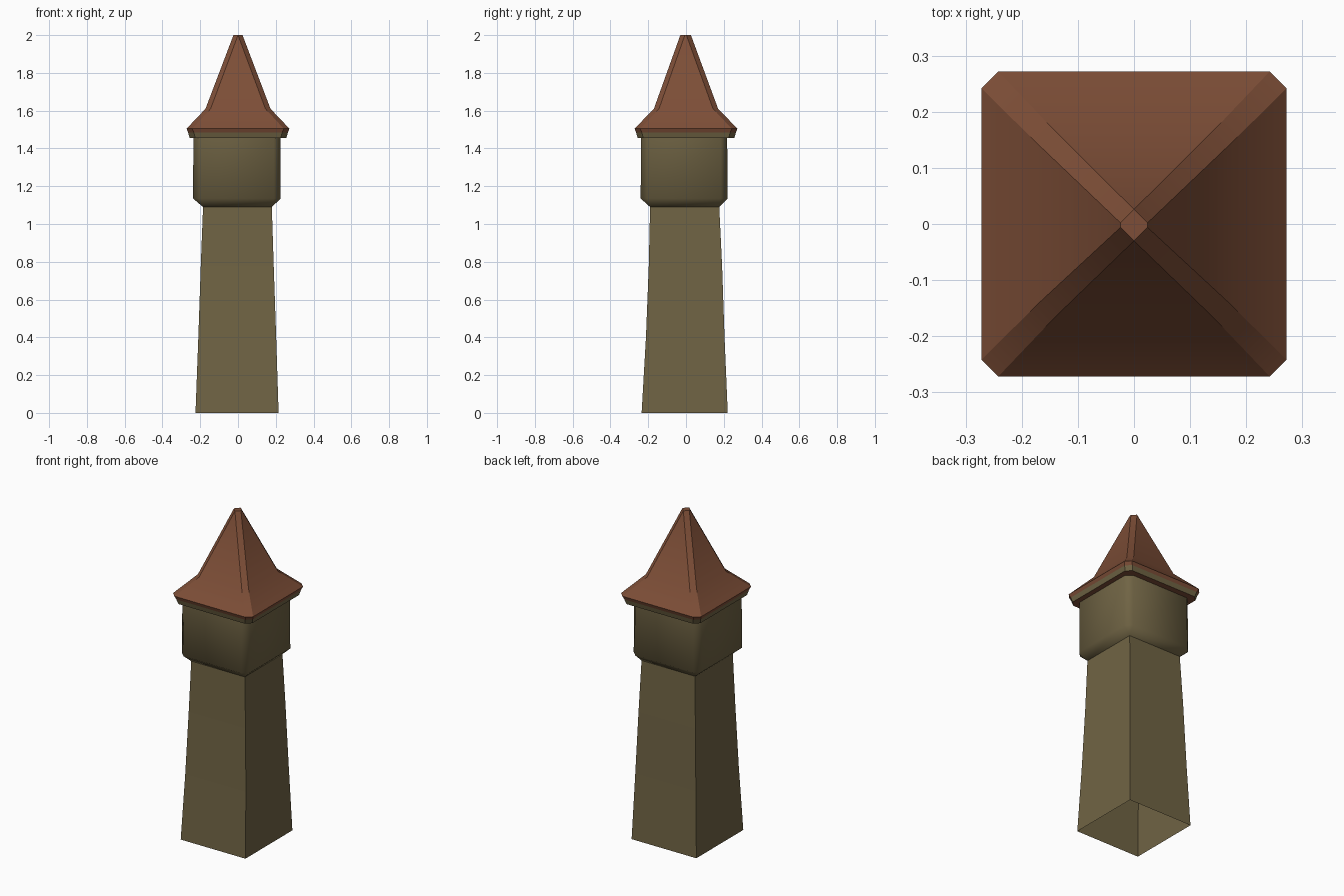
import bpy, bmesh, math

if "Cube" in bpy.data.objects:
    bpy.data.objects.remove(bpy.data.objects["Cube"])


def material(name, rgb):
    m = bpy.data.materials.new(name)
    m.diffuse_color = (*rgb, 1)
    m.use_nodes = True
    m.node_tree.nodes["Principled BSDF"].inputs["Base Color"].default_value = m.diffuse_color
    return m


STONE = material("khaki_stone", (0.162, 0.127, 0.058))
TILE = material("brown_tile", (0.205, 0.076, 0.038))


def ring(bm, x, y, hx, hy, c, z):
    """Square loop with its corners cut by c (counter-clockwise)."""
    pts = [(hx, -hy + c), (hx, hy - c), (hx - c, hy), (-hx + c, hy),
           (-hx, hy - c), (-hx, -hy + c), (-hx + c, -hy), (hx - c, -hy)]
    return [bm.verts.new((x + px, y + py, z)) for px, py in pts]


def loft(name, rings, mats, cap=False, smooth=None, mat_rule=None):
    bm = bmesh.new()
    loops = [ring(bm, *r) for r in rings]
    for k, (a, b) in enumerate(zip(loops, loops[1:])):
        for i in range(8):
            j = (i + 1) % 8
            f = bm.faces.new((a[i], a[j], b[j], b[i]))
            f.material_index = mat_rule(k) if mat_rule else 0
    if cap:
        bm.faces.new(loops[-1])
    bmesh.ops.remove_doubles(bm, verts=bm.verts, dist=0.0005)
    me = bpy.data.meshes.new(name)
    bm.to_mesh(me)
    bm.free()
    for m in mats:
        me.materials.append(m)
    ob = bpy.data.objects.new(name, me)
    bpy.context.collection.objects.link(ob)
    if smooth:
        bpy.context.view_layer.objects.active = ob
        ob.select_set(True)
        bpy.ops.object.shade_smooth_by_angle(angle=math.radians(smooth))
        ob.select_set(False)
    return ob


# Tapering shaft, open underneath
loft("tower_shaft", [
    (-0.005, -0.007, 0.220, 0.228, 0, 0),
    (-0.004, -0.004, 0.206, 0.208, 0, 0.40),
    (-0.004, -0.003, 0.193, 0.194, 0, 0.78),
    (-0.003, -0.007, 0.182, 0.183, 0, 1.09)], [STONE])

# Wider upper room: sloped overhang, cut corners
loft("upper_room", [
    (-0.003, -0.007, 0.182, 0.183, 0, 1.09),
    (-0.006, -0.010, 0.232, 0.230, 0.035, 1.135),
    (-0.006, -0.010, 0.230, 0.228, 0.035, 1.46)], [STONE], smooth=50)

# Eave: brown underside, stone band
loft("eave_band", [
    (-0.004, -0.006, 0.220, 0.220, 0.03, 1.455),
    (0, 0, 0.256, 0.256, 0.03, 1.455),
    (0, 0, 0.264, 0.264, 0.03, 1.484)], [STONE, TILE],
    mat_rule=lambda k: 1 if k == 0 else 0)

# Flared roof with cut hips and a small blunt tip
loft("roof", [
    (0, 0, 0.264, 0.264, 0.03, 1.484),
    (0, 0, 0.272, 0.272, 0.03, 1.505),
    (0, 0, 0.172, 0.170, 0.027, 1.61),
    (0, -0.002, 0.024, 0.028, 0.024, 2.0)], [TILE], cap=True, smooth=30)
